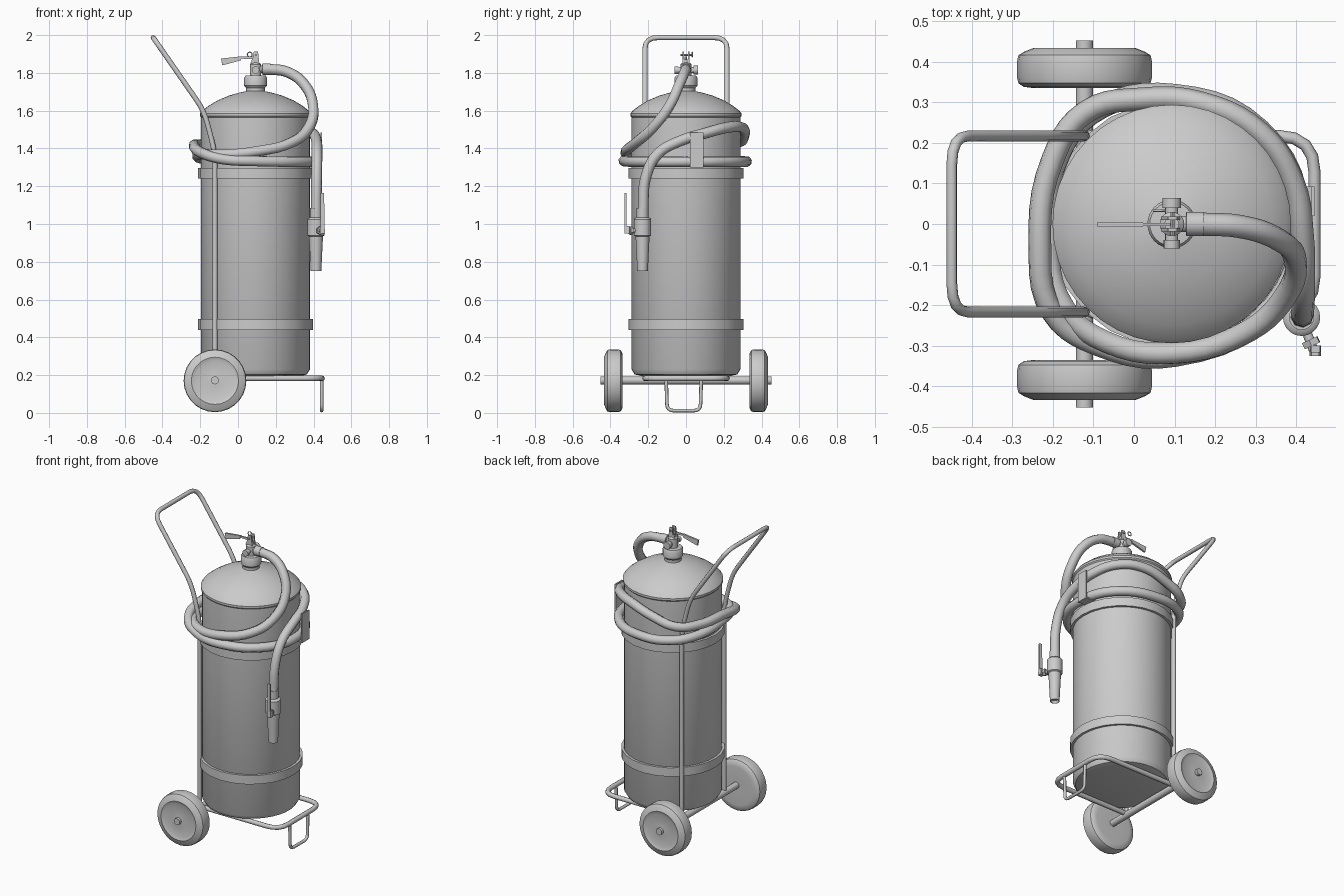
import bpy, bmesh, math
from mathutils import Vector, Matrix

if "Cube" in bpy.data.objects:
    bpy.data.objects.remove(bpy.data.objects["Cube"])

CX = 0.093  # tank axis


def finish(ob, angle=35):
    bpy.ops.object.select_all(action='DESELECT')
    ob.select_set(True)
    bpy.context.view_layer.objects.active = ob
    bpy.ops.object.shade_smooth_by_angle(angle=math.radians(angle))
    return ob


def from_bmesh(name, bm):
    bmesh.ops.recalc_face_normals(bm, faces=bm.faces)
    me = bpy.data.meshes.new(name)
    bm.to_mesh(me)
    bm.free()
    ob = bpy.data.objects.new(name, me)
    bpy.context.collection.objects.link(ob)
    return finish(ob)


def lathe(name, profile, loc, axis=(0, 0, 1), n=32, closed=False):
    """Spin (radius, height) points round an axis; open profiles get end caps."""
    bm = bmesh.new()
    rings = [[bm.verts.new((r * math.cos(2 * math.pi * i / n), r * math.sin(2 * math.pi * i / n), h))
              for i in range(n)] for r, h in profile]
    pairs = list(zip(rings, rings[1:]))
    if closed:
        pairs.append((rings[-1], rings[0]))
    else:
        bm.faces.new(rings[0])
        bm.faces.new(rings[-1])
    for a, b in pairs:
        for i in range(n):
            j = (i + 1) % n
            bm.faces.new((a[i], a[j], b[j], b[i]))
    rot = Vector((0, 0, 1)).rotation_difference(Vector(axis)).to_matrix().to_4x4()
    bm.transform(Matrix.Translation(loc) @ rot)
    return from_bmesh(name, bm)


def rod(name, a, b, r, n=16):
    d = Vector(b) - Vector(a)
    return lathe(name, [(r, 0), (r, d.length)], a, d.normalized(), n)


def extrude_y(name, outline, y0, y1):
    """Flat (x, z) outline given thickness along y."""
    bm = bmesh.new()
    f = bm.faces.new([bm.verts.new((x, y0, z)) for x, z in outline])
    new = bmesh.ops.extrude_face_region(bm, geom=[f])['geom']
    bmesh.ops.translate(bm, vec=(0, y1 - y0, 0), verts=[v for v in new if isinstance(v, bmesh.types.BMVert)])
    return from_bmesh(name, bm)


def rounded(pts, rad, closed=False):
    """Replace the corners of a polyline by short curves."""
    pts, out, n = [Vector(p) for p in pts], [], len(pts)
    for i, p in enumerate(pts):
        if not closed and i in (0, n - 1):
            out.append(p)
            continue
        ends = []
        for q in (pts[i - 1], pts[(i + 1) % n]):
            d = q - p
            ends.append(p + d.normalized() * min(rad, d.length * 0.45))
        for k in range(5):
            t = k / 4
            out.append(ends[0] * (1 - t) ** 2 + p * 2 * t * (1 - t) + ends[1] * t * t)
    return out


def tube(name, pts, r, smooth=False, closed=False):
    cu = bpy.data.curves.new(name, 'CURVE')
    cu.dimensions, cu.bevel_depth, cu.bevel_resolution = '3D', r, 2
    cu.use_fill_caps, cu.resolution_u = True, 5
    sp = cu.splines.new('BEZIER' if smooth else 'POLY')
    data = sp.bezier_points if smooth else sp.points
    data.add(len(pts) - 1)
    for b, p in zip(data, pts):
        if smooth:
            b.co = p
            b.handle_left_type = b.handle_right_type = 'AUTO'
        else:
            b.co = (*p, 1)
    sp.use_cyclic_u = closed
    ob = bpy.data.objects.new(name, cu)
    bpy.context.collection.objects.link(ob)
    bpy.ops.object.select_all(action='DESELECT')
    ob.select_set(True)
    bpy.context.view_layer.objects.active = ob
    bpy.ops.object.convert(target='MESH')
    return finish(bpy.context.object, 50)


# Tank with rounded foot, weld rim, dome and neck
lathe("tank", [(0.235, 0.195), (0.272, 0.204), (0.288, 0.23), (0.288, 1.565), (0.294, 1.572),
               (0.294, 1.585), (0.284, 1.598), (0.25, 1.625), (0.2, 1.655), (0.14, 1.68),
               (0.08, 1.697), (0.05, 1.703), (0.05, 1.735)], (CX, 0, 0), n=40)

# Strap bands
for name, z in (("lower_band", 0.44), ("upper_band", 1.24)):
    lathe(name, [(0.28, z), (0.304, z), (0.304, z + 0.057), (0.28, z + 0.057)], (CX, 0, 0), n=24, closed=True)

# Push handle: one bent tube running down both sides of the tank
side = [(-0.122, 0.18), (-0.122, 1.38), (-0.18, 1.60), (-0.449, 1.987)]
path = [(x, -0.217, z) for x, z in side] + [(x, 0.217, z) for x, z in reversed(side)]
tube("push_handle", rounded(path, 0.07), 0.0135)

# Base loop and front prop
tube("base_frame", rounded([(-0.122, -0.217, 0.183), (0.445, -0.217, 0.183),
                            (0.445, 0.217, 0.183), (-0.122, 0.217, 0.183)], 0.09), 0.015)
tube("front_prop", rounded([(0.443, -0.105, 0.183), (0.443, -0.1, 0.012),
                            (0.443, 0.076, 0.012), (0.443, 0.081, 0.183)], 0.035), 0.0095)

# Axle and wheels
rod("axle", (-0.122, -0.452, 0.172), (-0.122, 0.452, 0.172), 0.021)
wheel = [(0.03, 0.338), (0.125, 0.335), (0.15, 0.338), (0.163, 0.347), (0.166, 0.36), (0.166, 0.402),
         (0.163, 0.416), (0.15, 0.424), (0.125, 0.434), (0.118, 0.432), (0.105, 0.426), (0.03, 0.434)]
for name, s in (("wheel_front", -1), ("wheel_back", 1)):
    lathe(name, wheel, (-0.122, 0, 0.17), (0, s, 0), n=28)

# Valve: collar, stem, cross fitting, hose outlet
lathe("valve_collar", [(0.05, 1.72), (0.06, 1.732), (0.06, 1.775), (0.054, 1.785), (0.03, 1.787)], (CX, 0, 0))
lathe("valve_stem", [(0.03, 1.78), (0.03, 1.845), (0.018, 1.855), (0.018, 1.872)], (CX, 0, 0), n=20)
rod("valve_cross", (CX, -0.045, 1.815), (CX, 0.05, 1.815), 0.016)
rod("valve_gauge", (CX, 0.04, 1.815), (CX, 0.064, 1.815), 0.023)
rod("valve_plug", (CX, -0.06, 1.815), (CX, -0.04, 1.815), 0.02)
lathe("hose_outlet", [(0.02, 0), (0.02, 0.035), (0.03, 0.036), (0.03, 0.078)], (CX, 0, 1.82), (1, 0, 0), n=20)

# Squeeze lever with its forked post and paddle grip
for i, y in enumerate((-0.018, 0.01)):
    extrude_y(f"lever_post_{i}", [(0.066, 1.85), (0.113, 1.85), (0.106, 1.914), (0.084, 1.914), (0.078, 1.88)],
              y, y + 0.008)
extrude_y("squeeze_lever", [(0.10, 1.872), (0.10, 1.888), (0.0, 1.886), (0.0, 1.876)], -0.005, 0.003)
extrude_y("lever_grip", [(0.022, 1.888), (-0.09, 1.876), (-0.083, 1.84), (0.015, 1.866)], -0.007, 0.005)
rod("lever_pin", (0.095, -0.03, 1.895), (0.095, 0.03, 1.895), 0.005, 8)
ring = [(0.062 + 0.013 * math.cos(a), 0.033, 1.897 + 0.013 * math.sin(a))
        for a in (math.tau * k / 12 for k in range(12))]
tube("pin_ring", ring, 0.003, closed=True)

# Hose: out of the valve, twice round the tank, over the hook, down to the nozzle
hose = [(0.16, 0, 1.82), (0.26, -0.006, 1.805), (0.35, -0.035, 1.74), (0.397, -0.085, 1.63),
        (0.375, -0.175, 1.51), (0.28, -0.265, 1.43), (0.10, -0.318, 1.385), (-0.07, -0.29, 1.368),
        (-0.17, -0.21, 1.37), (-0.212, -0.05, 1.362), (-0.18, 0.18, 1.345), (-0.08, 0.287, 1.335),
        (0.10, 0.318, 1.33), (0.31, 0.232, 1.33), (0.407, 0.03, 1.33), (0.345, -0.2, 1.33),
        (0.10, -0.325, 1.333), (-0.09, -0.298, 1.345), (-0.2, -0.22, 1.38), (-0.232, -0.05, 1.415),
        (-0.2, 0.16, 1.42), (-0.12, 0.275, 1.43), (0.02, 0.308, 1.47), (0.17, 0.297, 1.51),
        (0.31, 0.225, 1.512), (0.393, 0.1, 1.48), (0.415, -0.03, 1.44), (0.418, -0.15, 1.37),
        (0.416, -0.212, 1.25), (0.414, -0.228, 1.06)]
tube("hose", hose, 0.0285, smooth=True)

# Hook holding the last turn of hose
extrude_y("hose_hook", [(0.375, 1.298), (0.445, 1.298), (0.445, 1.485), (0.437, 1.485), (0.437, 1.306), (0.375, 1.306)],
          0.02, 0.092)

# Nozzle with shut-off valve body
NX, NY = 0.413, -0.23
lathe("nozzle", [(0.018, 0.765), (0.025, 0.75), (0.028, 0.75), (0.037, 0.935), (0.046, 0.94), (0.046, 1.025),
                 (0.04, 1.032), (0.031, 1.035), (0.031, 1.085)], (NX, NY, 0), n=20)
rod("nozzle_pivot", (NX + 0.01, NY - 0.03, 0.965), (NX + 0.034, NY - 0.092, 0.965), 0.012, 12)
rod("nozzle_pivot_nut", (NX + 0.02, NY - 0.055, 0.965), (NX + 0.027, NY - 0.07, 0.965), 0.023, 6)
lever = extrude_y("nozzle_lever", [(-0.011, 0.985), (0.011, 0.985), (0.009, 1.165), (-0.009, 1.165)], -0.005, 0.005)
lever.location = (NX + 0.034, NY - 0.09, 0)
foot = extrude_y("nozzle_lever_foot", [(-0.014, 0.95), (0.014, 0.95), (0.011, 0.99), (-0.011, 0.99)], -0.005, 0.02)
foot.location = lever.location
